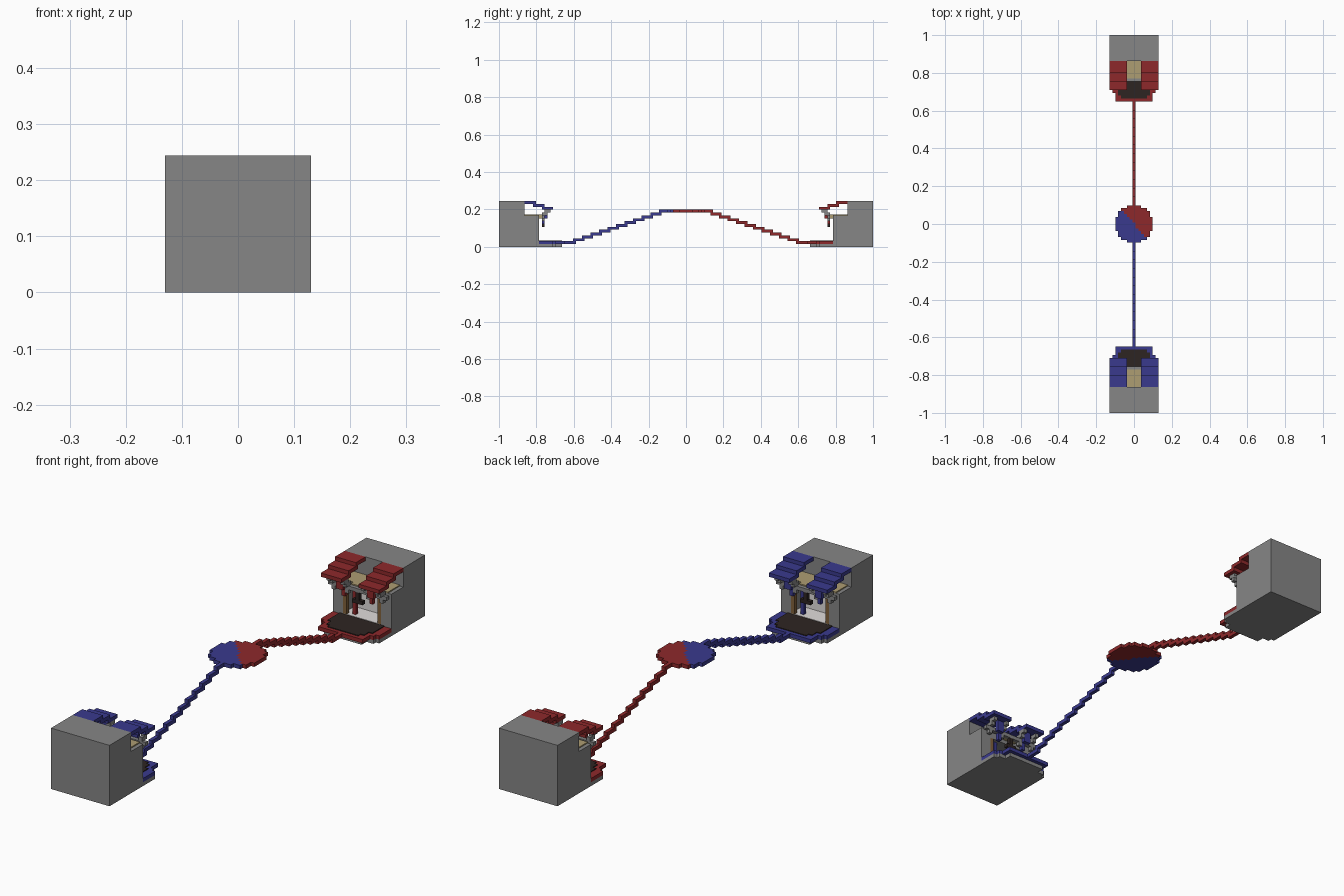
import bpy
import bmesh
from mathutils import Vector

cube = bpy.data.objects.get("Cube")
if cube:
    bpy.data.objects.remove(cube, do_unlink=True)

V = 2 / 131  # block size: 131 blocks along y


def material(name, r, g, b):
    m = bpy.data.materials.new(name)
    m.use_nodes = True
    m.diffuse_color = (r, g, b, 1)
    m.node_tree.nodes["Principled BSDF"].inputs["Base Color"].default_value = (r, g, b, 1)
    return m


GREY = material("stone grey", 0.24, 0.24, 0.24)
RED = material("team red", 0.27, 0.022, 0.024)
BLUE = material("team blue", 0.042, 0.042, 0.27)
TAN = material("pale wood", 0.42, 0.34, 0.17)
DARK = material("dark floor", 0.027, 0.018, 0.016)
WHITE = material("white stone", 0.75, 0.72, 0.71)
BROWN = material("brown wood", 0.22, 0.12, 0.045)


def add_box(bm, x0, x1, y0, y1, z0, z1, side=1, index=0):
    """Box over inclusive block ranges; side -1 turns it half round z."""
    lo = Vector((x0 - 0.5, y0 - 0.5, z0)) * V
    hi = Vector((x1 + 0.5, y1 + 0.5, z1 + 1)) * V
    verts = bmesh.ops.create_cube(bm, size=1)["verts"]
    for v in verts:
        p = (lo + hi) / 2 + v.co * (hi - lo)
        v.co = (p.x * side, p.y * side, p.z)
    for f in {f for v in verts for f in v.link_faces}:
        f.material_index = index


def finish(name, bm, mats):
    me = bpy.data.meshes.new(name)
    bm.to_mesh(me)
    bm.free()
    for m in mats:
        me.materials.append(m)
    ob = bpy.data.objects.new(name, me)
    bpy.context.collection.objects.link(ob)


def part(name, mat, side, boxes, mirror=False):
    bm = bmesh.new()
    for b in boxes:
        add_box(bm, *b, side)
        if mirror:
            add_box(bm, -b[1], -b[0], *b[2:], side)
    finish(name, bm, [mat])


# Central round platform, split diagonally into two colours
bm = bmesh.new()
for x in range(-6, 7):
    for y in range(-6, 7):
        if x * x + y * y < 42:
            add_box(bm, x, x, y, y, 12, 12, 1, 0 if y + 1.2 * x > 0 else 1)
bmesh.ops.remove_doubles(bm, verts=bm.verts, dist=V / 10)
finish("central_platform", bm, [RED, BLUE])

for team, colour, s in (("red", RED, 1), ("blue", BLUE, -1)):
    # Stepped walkway from platform to base
    steps = [(0, 0, 7, 9, 12, 12), (0, 0, 39, 43, 1, 1)]
    steps += [(0, 0, 9 + 3 * i, 12 + 3 * i, 11 - i, 11 - i) for i in range(10)]
    part(team + "_walkway", colour, s, steps)

    # Stone building with a doorway
    part(team + "_building", GREY, s, [
        (-8, 8, 57, 65, 0, 15), (-8, -6, 52, 56, 0, 10), (6, 8, 52, 56, 0, 10),
        (-5, 5, 52, 56, 0, 1), (-5, 5, 52, 56, 9, 10)])
    part(team + "_room_lining", WHITE, s, [
        (-5, 5, 52, 56, 2, 1.3), (-5, 5, 56.7, 56, 2, 8)])
    part(team + "_door_posts", BROWN, s, [(5, 5, 52, 52, 2, 8)], True)
    part(team + "_banners", colour, s, [(-3, -3, 53, 53, 2, 8)])

    # Porch: stone base, coloured rim, dark floor
    part(team + "_porch_base", GREY, s, [
        (-5, 5, 44, 45, 0, 0), (-7, 7, 46, 46, 0, 0), (-8, 8, 47, 51, 0, 0)])
    part(team + "_porch_rim", colour, s, [
        (-6, 6, 43, 45, 1, 1), (-7, 7, 46, 46, 1, 1), (-8, 8, 47, 51, 1, 1)])
    part(team + "_porch_floor", DARK, s, [
        (-4, 4, 44, 44, 2, 1.2), (-5, 5, 45, 46, 2, 1.2), (-6, 6, 47, 51, 2, 1.2)])

    # Upper deck
    part(team + "_deck", TAN, s, [
        (-7, 7, 52, 56, 11, 10.3), (-2, 2, 51, 51, 10, 10.3)])

    # Twin stepped awnings
    part(team + "_awnings", colour, s, [
        (3, 8, 53, 56, 15, 15), (3, 8, 50, 53, 14, 14), (3, 8, 47, 50, 13, 13)], True)
    part(team + "_drapes", colour, s, [
        (4, 5, 49, 49, 10, 12), (4, 4, 50, 50, 8, 9)], True)

    # Stepped brackets and beam below the awnings
    brackets = []
    for x in (3, 7):
        brackets += [(x, x, 48, 48, 12, 12), (x, x, 49, 49, 11, 12), (x, x, 50, 50, 9, 11)]
    brackets.append((0, 8, 50, 50, 10, 10))
    part(team + "_brackets", GREY, s, brackets, True)
    part(team + "_lantern", DARK, s, [(0, 0, 50, 50, 7, 9), (-1, 1, 50, 50, 7, 7)])
